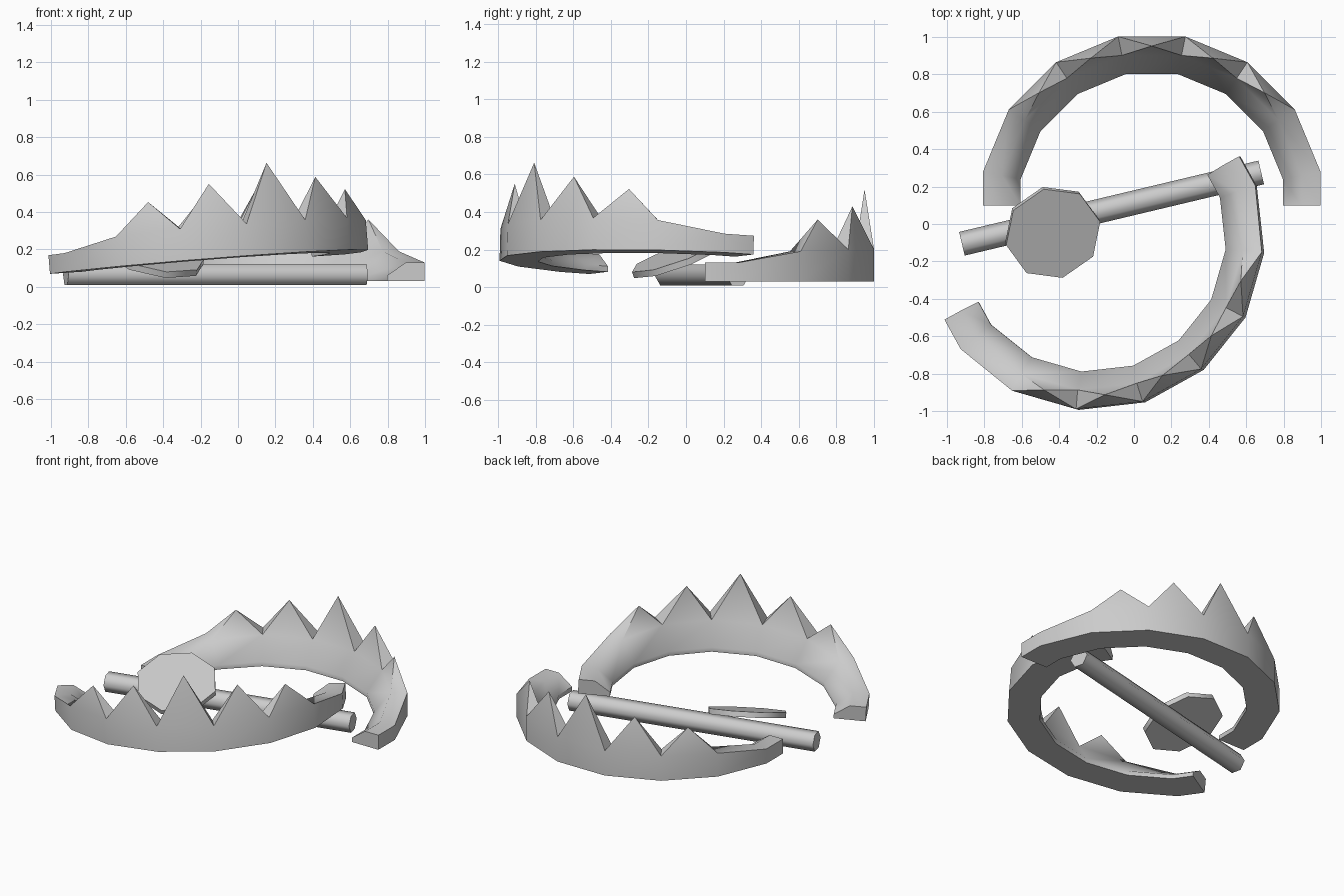
import bpy, bmesh, math
from mathutils import Vector, Matrix

if "Cube" in bpy.data.objects:
    bpy.data.objects.remove(bpy.data.objects["Cube"])


def tilt(gx, gy):
    """Rotation that lays a flat part onto the slope z = gx*x + gy*y."""
    n = Vector((-gx, -gy, 1)).normalized()
    return Vector((0, 0, 1)).rotation_difference(n).to_matrix().to_4x4()


def finish(name, bm, matrix, angle):
    bmesh.ops.recalc_face_normals(bm, faces=bm.faces)
    mesh = bpy.data.meshes.new(name)
    bm.to_mesh(mesh)
    bm.free()
    ob = bpy.data.objects.new(name, mesh)
    bpy.context.collection.objects.link(ob)
    ob.matrix_world = matrix
    bpy.ops.object.select_all(action='DESELECT')
    ob.select_set(True)
    bpy.context.view_layer.objects.active = ob
    bpy.ops.object.shade_smooth_by_angle(angle=math.radians(angle))
    return ob


def jaw(name, matrix):
    bm = bmesh.new()
    # half-ring of five-sided sections, thicker towards the middle
    angles = [0] + [11.25 + 22.5 * i for i in range(8)] + [180]
    heights = [.10, .10, .16, .17, .17, .17, .17, .16, .10, .10]
    rings = []
    for a, h in zip(angles, heights):
        k = math.cos(math.radians(11.25)) if a in (0, 180) else 1
        c, s = math.cos(math.radians(a)) * k, math.sin(math.radians(a)) * k
        profile = [(.92, 0), (.92, h), (.817, h), (.715, .03), (.715, 0)]
        rings.append([bm.verts.new((r * c, r * s, z)) for r, z in profile])
    bm.faces.new(rings[0])
    bm.faces.new(rings[-1])
    # teeth are raised from the top face of the five middle segments
    teeth = {2: .33, 3: .40, 4: .49, 5: .40, 6: .33}
    for i in range(9):
        for j in range(5):
            p, q = rings[i], rings[i + 1]
            quad = [p[j], p[(j + 1) % 5], q[(j + 1) % 5], q[j]]
            if j == 1 and i in teeth:
                tip = sum((v.co for v in quad), Vector()) / 4
                tip.z = teeth[i]
                tip = bm.verts.new(tip)
                for m in range(4):
                    bm.faces.new((quad[m], quad[(m + 1) % 4], tip))
            else:
                bm.faces.new(quad)
    return finish(name, bm, matrix, 55)


def prism(name, sides, radius, depth, matrix, angle):
    bm = bmesh.new()
    bmesh.ops.create_cone(bm, cap_ends=True, segments=sides, radius1=radius,
                          radius2=radius, depth=depth)
    return finish(name, bm, matrix, angle)


def rz(deg):
    return Matrix.Rotation(math.radians(deg), 4, 'Z')


# jaws: one flat at the back, one tilted at the front
jaw("back_jaw", Matrix.Translation((.095, .10, .03)))
jaw("front_jaw", Matrix.Translation((-.2175, -.0775, .1215)) @ tilt(.081, -.027) @ rz(-151.1))

# hexagonal base bar lying on the ground, one ridge up
prism("base_bar", 6, .065, 1.645, Matrix.Translation((-.12, .085, .065)) @ rz(13.4)
      @ Matrix.Rotation(math.pi / 2, 4, 'Y'), 65)

# tilted octagonal trigger plate
prism("trigger_plate", 8, .26, .035, Matrix.Translation((-.435, -.045, .158))
      @ tilt(-.18, .36) @ rz(13 + 0), 50)
